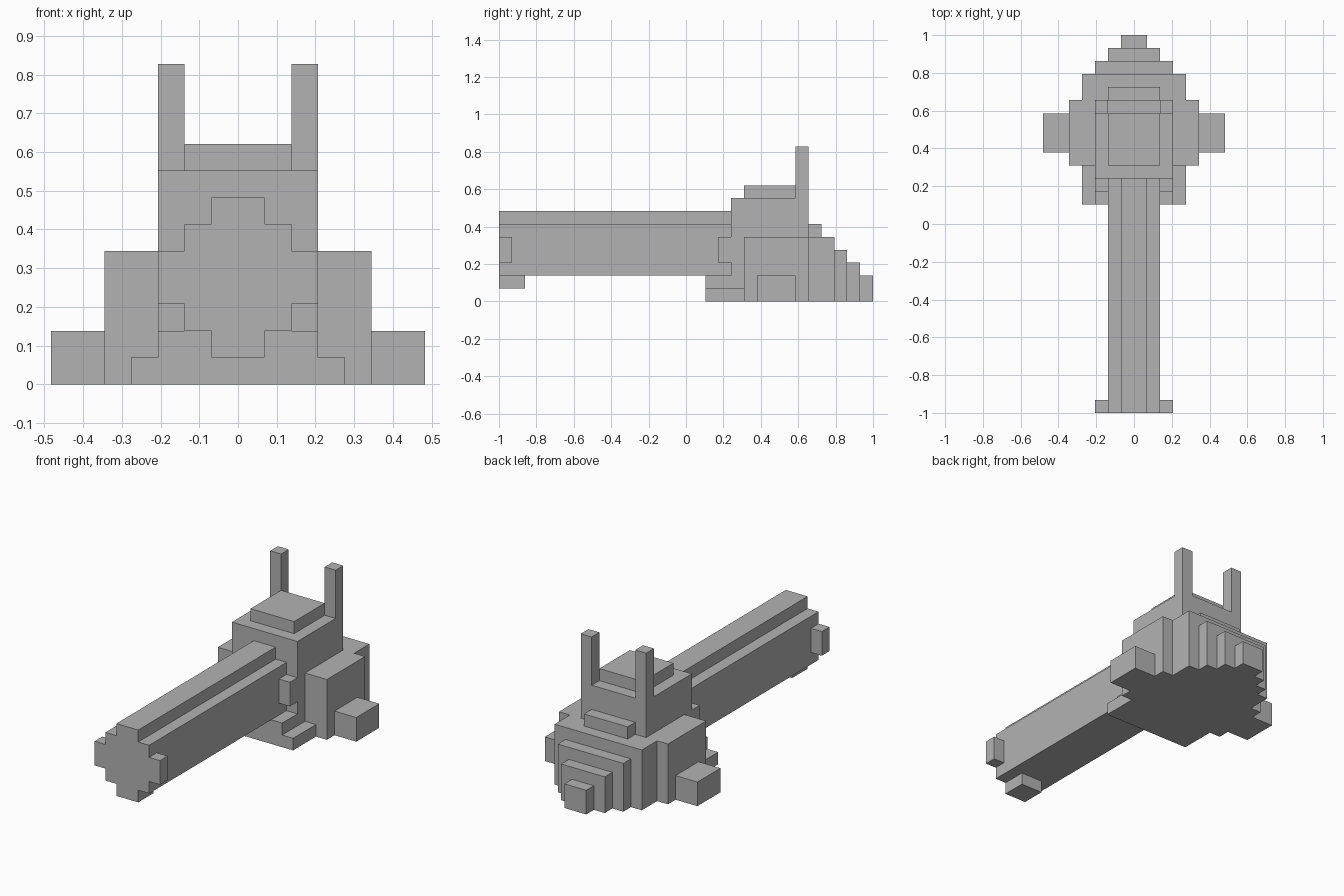
import bpy
import bmesh

cube = bpy.data.objects.get("Cube")
if cube:
    bpy.data.objects.remove(cube, do_unlink=True)

U = 2 / 29  # one block; y is counted in blocks from the front end

grey = bpy.data.materials.new("plain grey")
grey.use_nodes = True
colour = (0.45, 0.45, 0.45, 1)
grey.diffuse_color = colour
grey.node_tree.nodes["Principled BSDF"].inputs["Base Color"].default_value = colour


def finish(name, bm):
    bmesh.ops.recalc_face_normals(bm, faces=bm.faces)
    mesh = bpy.data.meshes.new(name)
    bm.to_mesh(mesh)
    bm.free()
    mesh.materials.append(grey)
    obj = bpy.data.objects.new(name, mesh)
    bpy.context.collection.objects.link(obj)
    return obj


def box(name, x, y, z):
    """Block spanning the given (low, high) ranges, in block units."""
    bm = bmesh.new()
    bmesh.ops.create_cube(bm, size=1)
    for v in bm.verts:
        for i, (low, high) in enumerate((x, y, z)):
            v.co[i] = (high if v.co[i] > 0 else low) * U
        v.co.y -= 1
    return finish(name, bm)


def centred(name, half, y, z):
    return box(name, (-half, half), y, z)


def pair(name, x, y, z):
    box("left_" + name, x, y, z)
    box("right_" + name, (-x[1], -x[0]), y, z)


# Long barrel: a stepped profile extruded backwards
half_profile = [(2, 2), (2, 6), (1, 6), (1, 7)]
outline = half_profile + [(-x, z) for x, z in reversed(half_profile)]
bm = bmesh.new()
face = bm.faces.new([bm.verts.new((x * U, -1, z * U)) for x, z in outline])
extruded = bmesh.ops.extrude_face_region(bm, geom=[face])["geom"]
bmesh.ops.translate(bm, vec=(0, 18 * U, 0),
                    verts=[g for g in extruded if isinstance(g, bmesh.types.BMVert)])
finish("barrel", bm)

# Lugs on the barrel
centred("muzzle_foot", 1, (0, 2), (1, 2))
pair("muzzle_lug", (2, 3), (0, 1), (3, 5))
pair("barrel_root_lug", (2, 3), (17, 18), (3, 5))

# Central tower with its cap and two posts
centred("tower", 3, (18, 24), (0, 8))
centred("tower_cap", 2, (19, 23), (8, 9))
pair("post", (2, 3), (23, 24), (8, 12))

# Front steps under the barrel
centred("front_step_lower", 4, (16, 18), (0, 1))
centred("front_step_upper", 3, (16, 18), (1, 2))
pair("front_step_end", (3, 4), (18, 19), (0, 1))

# Side blocks
pair("side_block", (3, 5), (19, 24), (0, 5))
pair("side_foot", (5, 7), (20, 23), (0, 2))

# Rear block, its ledge, and steps narrowing towards the back
centred("rear_block", 4, (24, 26), (0, 5))
centred("rear_ledge", 2, (24, 25), (5, 6))
for i in range(3):
    centred(f"rear_step_{i + 1}", 3 - i, (26 + i, 27 + i), (0, 4 - i))
